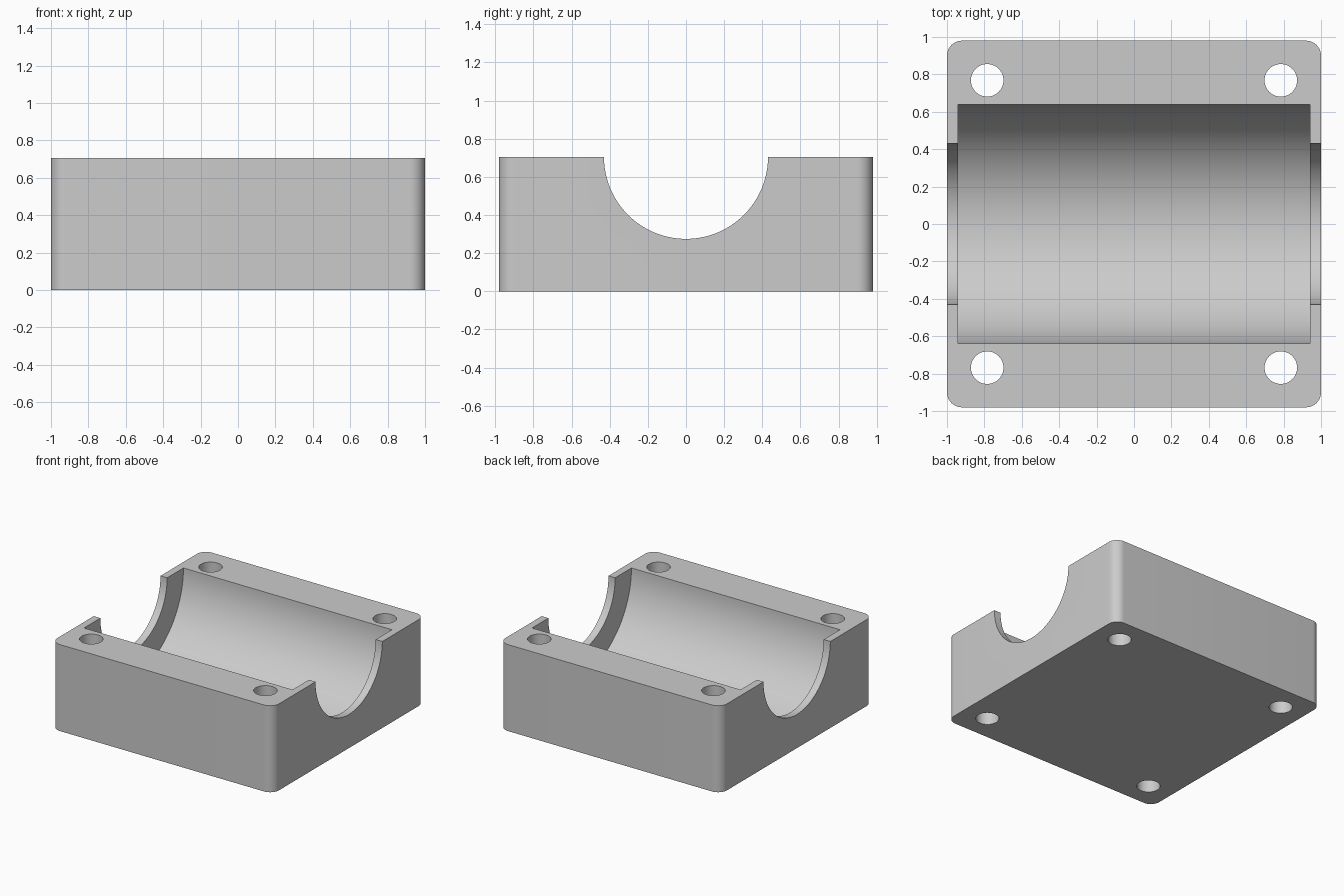
import bpy
import bmesh
from math import pi, cos, sin
from mathutils import Vector

cube = bpy.data.objects.get("Cube")
if cube:
    bpy.data.objects.remove(cube, do_unlink=True)

# Overall sizes
HALF_X, HALF_Y, HEIGHT = 1.0, 0.98, 0.705
CORNER = 0.08
END_RADIUS, BORE_RADIUS = 0.43, 0.64
BORE_HALF = 0.94
HOLE_X, HOLE_Y, HOLE_RADIUS = 0.785, 0.768, 0.087

grey = bpy.data.materials.new("light grey")
grey.use_nodes = True
colour = (0.6, 0.6, 0.6, 1)
grey.diffuse_color = colour
grey.node_tree.nodes["Principled BSDF"].inputs["Base Color"].default_value = colour


def arc(cx, cy, radius, start, end, steps):
    angles = [start + (end - start) * i / steps for i in range(steps + 1)]
    return [(cx + radius * cos(a), cy + radius * sin(a)) for a in angles]


def prism(name, points, direction):
    """Closed solid made by sweeping a polygon along a direction."""
    bm = bmesh.new()
    face = bm.faces.new([bm.verts.new(p) for p in points])
    swept = bmesh.ops.extrude_face_region(bm, geom=[face])["geom"]
    verts = [g for g in swept if isinstance(g, bmesh.types.BMVert)]
    bmesh.ops.translate(bm, verts=verts, vec=Vector(direction))
    bmesh.ops.recalc_face_normals(bm, faces=bm.faces)
    mesh = bpy.data.meshes.new(name)
    bm.to_mesh(mesh)
    bm.free()
    obj = bpy.data.objects.new(name, mesh)
    bpy.context.collection.objects.link(obj)
    mesh.materials.append(grey)
    return obj


def trough(name, radius, half_length):
    """U-shaped cutter lying along x, open above the block."""
    profile = arc(0, HEIGHT, radius, pi, 2 * pi, 64)
    profile += [(radius, HEIGHT + 0.2), (-radius, HEIGHT + 0.2)]
    return prism(name, [(-half_length, y, z) for y, z in profile],
                 (2 * half_length, 0, 0))


# Block with rounded vertical corners
outline = []
for i, (sx, sy) in enumerate([(1, 1), (-1, 1), (-1, -1), (1, -1)]):
    outline += arc(sx * (HALF_X - CORNER), sy * (HALF_Y - CORNER), CORNER,
                   i * pi / 2, (i + 1) * pi / 2, 12)
block = prism("bearing_block", [(x, y, 0) for x, y in outline], (0, 0, HEIGHT))

# Wide inner bore, narrower end openings and four bolt holes
cutters = [trough("bore_cutter", BORE_RADIUS, BORE_HALF),
           trough("end_opening_cutter", END_RADIUS, HALF_X + 0.2)]
for sx in (-1, 1):
    for sy in (-1, 1):
        ring = arc(sx * HOLE_X, sy * HOLE_Y, HOLE_RADIUS, 0, 2 * pi, 48)[:-1]
        cutters.append(prism("bolt_hole_cutter", [(x, y, -0.2) for x, y in ring],
                             (0, 0, HEIGHT + 0.4)))

bpy.context.view_layer.objects.active = block
for cutter in cutters:
    cutter.hide_render = True
    cut = block.modifiers.new("cut", "BOOLEAN")
    cut.operation = "DIFFERENCE"
    cut.solver = "EXACT"
    cut.object = cutter
    bpy.ops.object.modifier_apply(modifier=cut.name)
for cutter in cutters:
    bpy.data.objects.remove(cutter, do_unlink=True)

# Smooth curved walls, keep machined edges sharp
bpy.ops.object.select_all(action="DESELECT")
block.select_set(True)
bpy.ops.object.shade_smooth_by_angle(angle=pi / 6)
